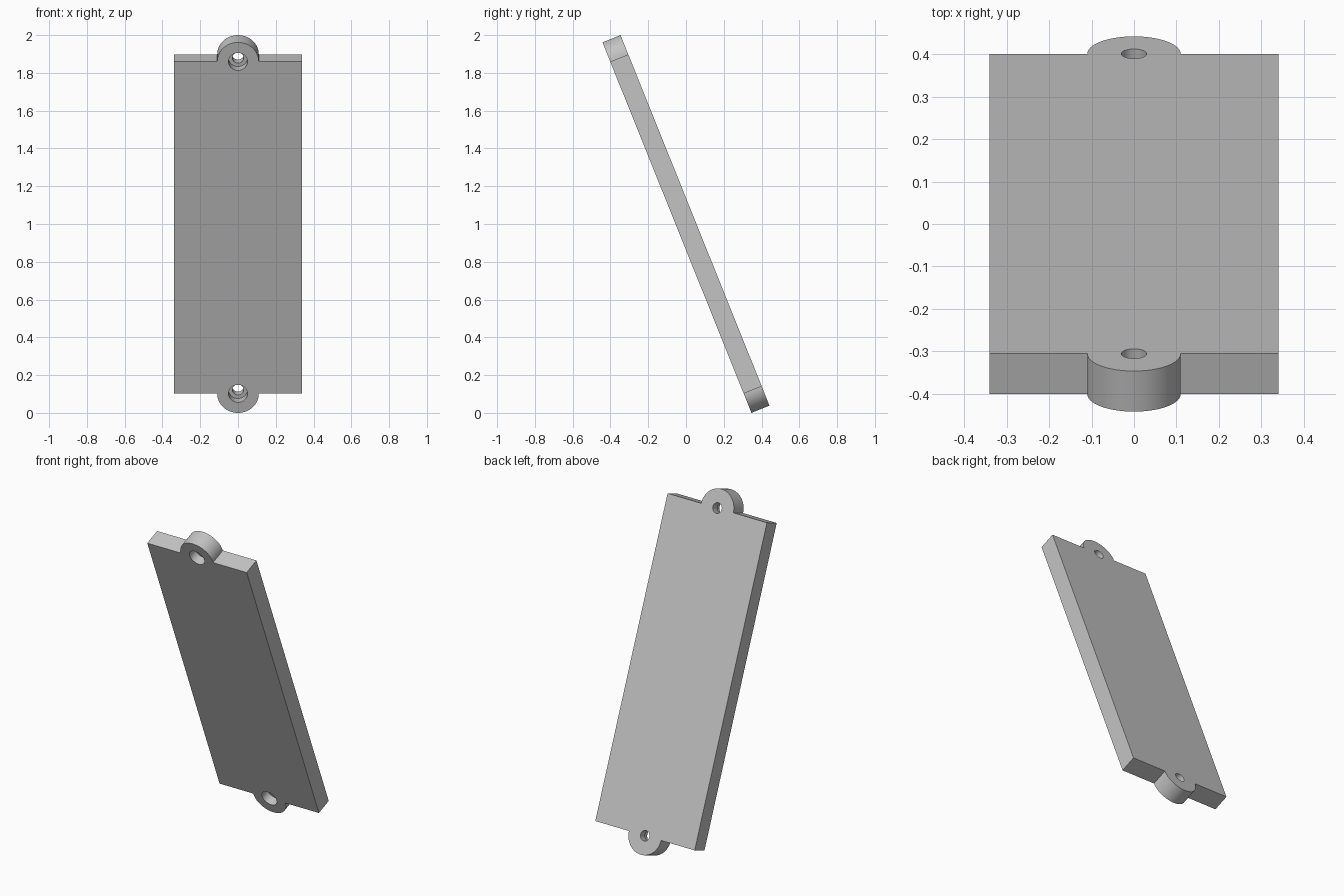
import bpy, bmesh
from math import pi, cos, sin, radians

cube = bpy.data.objects.get("Cube")
if cube:
    bpy.data.objects.remove(cube, do_unlink=True)

HALF_W, HALF_L, THICK = 0.34, 0.947, 0.103
TAB_R, HOLE_R, BORE_R, BORE_DEPTH = 0.11, 0.03, 0.05, 0.055
TILT = radians(21.9)
ARC = 32

grey = bpy.data.materials.new("plain grey")
grey.use_nodes = True
colour = (0.55, 0.55, 0.55, 1)
grey.diffuse_color = colour
grey.node_tree.nodes["Principled BSDF"].inputs["Base Color"].default_value = colour


def prism(name, outline, y0, y1):
    """Extrude an x-z outline from y0 to y1."""
    bm = bmesh.new()
    face = bm.faces.new([bm.verts.new((x, y0, z)) for x, z in outline])
    ext = bmesh.ops.extrude_face_region(bm, geom=[face])["geom"]
    moved = [v for v in ext if isinstance(v, bmesh.types.BMVert)]
    bmesh.ops.translate(bm, verts=moved, vec=(0, y1 - y0, 0))
    bmesh.ops.recalc_face_normals(bm, faces=bm.faces[:])
    mesh = bpy.data.meshes.new(name)
    bm.to_mesh(mesh)
    bm.free()
    mesh.materials.append(grey)
    obj = bpy.data.objects.new(name, mesh)
    bpy.context.collection.objects.link(obj)
    return obj


def arc(radius, z, start, sweep, steps):
    return [(radius * cos(start + sweep * i / steps),
             z + radius * sin(start + sweep * i / steps)) for i in range(steps + 1)]


# Plate with a half-round tab at each end
outline = ([(HALF_W, -HALF_L), (HALF_W, HALF_L)]
           + arc(TAB_R, HALF_L, 0, pi, ARC)
           + [(-HALF_W, HALF_L), (-HALF_W, -HALF_L)]
           + arc(TAB_R, -HALF_L, pi, pi, ARC))
plate = prism("mounting_plate", outline, -THICK / 2, THICK / 2)
bpy.context.view_layer.objects.active = plate
plate.select_set(True)

# Through holes, counterbored from the front
for z in (-HALF_L, HALF_L):
    for radius, back in ((BORE_R, BORE_DEPTH - THICK / 2), (HOLE_R, THICK)):
        circle = arc(radius, z, 0, 2 * pi, 2 * ARC)[:-1]
        cutter = prism("hole_cutter", circle, -THICK, back)
        cutter.hide_render = True
        mod = plate.modifiers.new("hole", 'BOOLEAN')
        mod.operation = 'DIFFERENCE'
        mod.solver = 'EXACT'
        mod.object = cutter
        bpy.ops.object.modifier_apply(modifier=mod.name)
        bpy.data.objects.remove(cutter, do_unlink=True)

bpy.ops.object.shade_smooth_by_angle(angle=radians(30))

# Lean the plate towards the front
plate.rotation_euler.x = TILT
plate.location.z = 1
